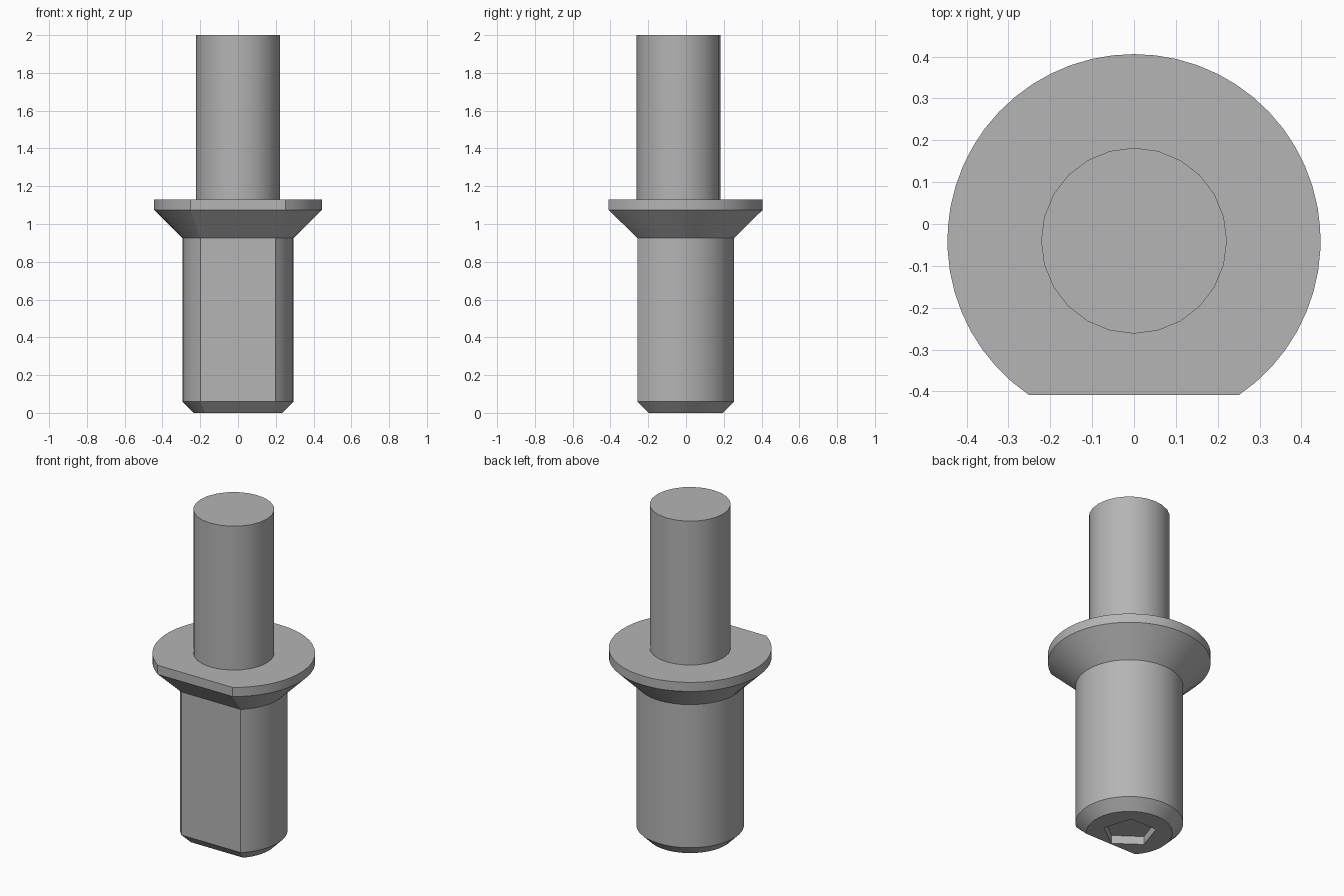
import bpy, bmesh, math

cube = bpy.data.objects.get("Cube")
if cube:
    bpy.data.objects.remove(cube, do_unlink=True)

AXIS_Y = -0.04      # the round parts share this axis
FLAT_DEPTH = 0.077  # how far the front flat cuts into each circle

grey = bpy.data.materials.new("plain grey")
grey.use_nodes = True
grey.diffuse_color = (0.46, 0.46, 0.46, 1)
grey.node_tree.nodes["Principled BSDF"].inputs["Base Color"].default_value = (0.46, 0.46, 0.46, 1)


def ring(bm, radius, z, count):
    """Full circle of vertices, starting at the front."""
    return [bm.verts.new((radius * math.sin(a), AXIS_Y - radius * math.cos(a), z))
            for a in (math.tau * i / count for i in range(count))]


def d_ring(bm, radius, z, count=44):
    """Circle with its front sliced flat."""
    start = math.acos((radius - FLAT_DEPTH) / radius)
    verts = []
    for i in range(count + 1):
        a = start + (math.tau - 2 * start) * i / count
        verts.append(bm.verts.new((radius * math.sin(a), AXIS_Y - radius * math.cos(a), z)))
    return verts


def bridge(bm, low, high):
    n = len(low)
    for i in range(n):
        j = (i + 1) % n
        bm.faces.new((low[i], low[j], high[j], high[i]))


def loft(bm, rings):
    for low, high in zip(rings, rings[1:]):
        bridge(bm, low, high)


def finish(bm, name):
    bmesh.ops.recalc_face_normals(bm, faces=bm.faces)
    mesh = bpy.data.meshes.new(name)
    bm.to_mesh(mesh)
    bm.free()
    mesh.materials.append(grey)
    obj = bpy.data.objects.new(name, mesh)
    bpy.context.collection.objects.link(obj)
    bpy.ops.object.select_all(action='DESELECT')
    obj.select_set(True)
    bpy.context.view_layer.objects.active = obj
    bpy.ops.object.shade_smooth_by_angle(angle=math.radians(25))


# Lower body: chamfered foot, flat front, shallow five-sided socket underneath
bm = bmesh.new()
rings = [d_ring(bm, r, z) for r, z in ((0.236, 0), (0.295, 0.06), (0.295, 0.925))]
loft(bm, rings)
bm.faces.new(rings[-1])
rim = ring(bm, 0.15, 0, 5)
floor = ring(bm, 0.15, 0.05, 5)
for v in rim + floor:
    v.co.y -= AXIS_Y
bridge(bm, rim, floor)
bm.faces.new(floor)
foot_edges = [bm.edges.get((loop[i - 1], loop[i]))
              for loop in (rings[0], rim) for i in range(len(loop))]
for v in rim + floor:
    v.co.y += AXIS_Y
bmesh.ops.triangle_fill(bm, edges=foot_edges, use_beauty=True, normal=(0, 0, -1))
finish(bm, "lower_body")

# Collar: flared underside and a thin upright rim
bm = bmesh.new()
rings = [d_ring(bm, r, z) for r, z in ((0.295, 0.925), (0.446, 1.075), (0.446, 1.13))]
loft(bm, rings)
bm.faces.new(rings[0])
bm.faces.new(rings[-1])
finish(bm, "collar")

# Upper shaft
bm = bmesh.new()
rings = [ring(bm, 0.222, z, 24) for z in (1.13, 2.0)]
loft(bm, rings)
bm.faces.new(rings[0])
bm.faces.new(rings[-1])
finish(bm, "upper_shaft")
